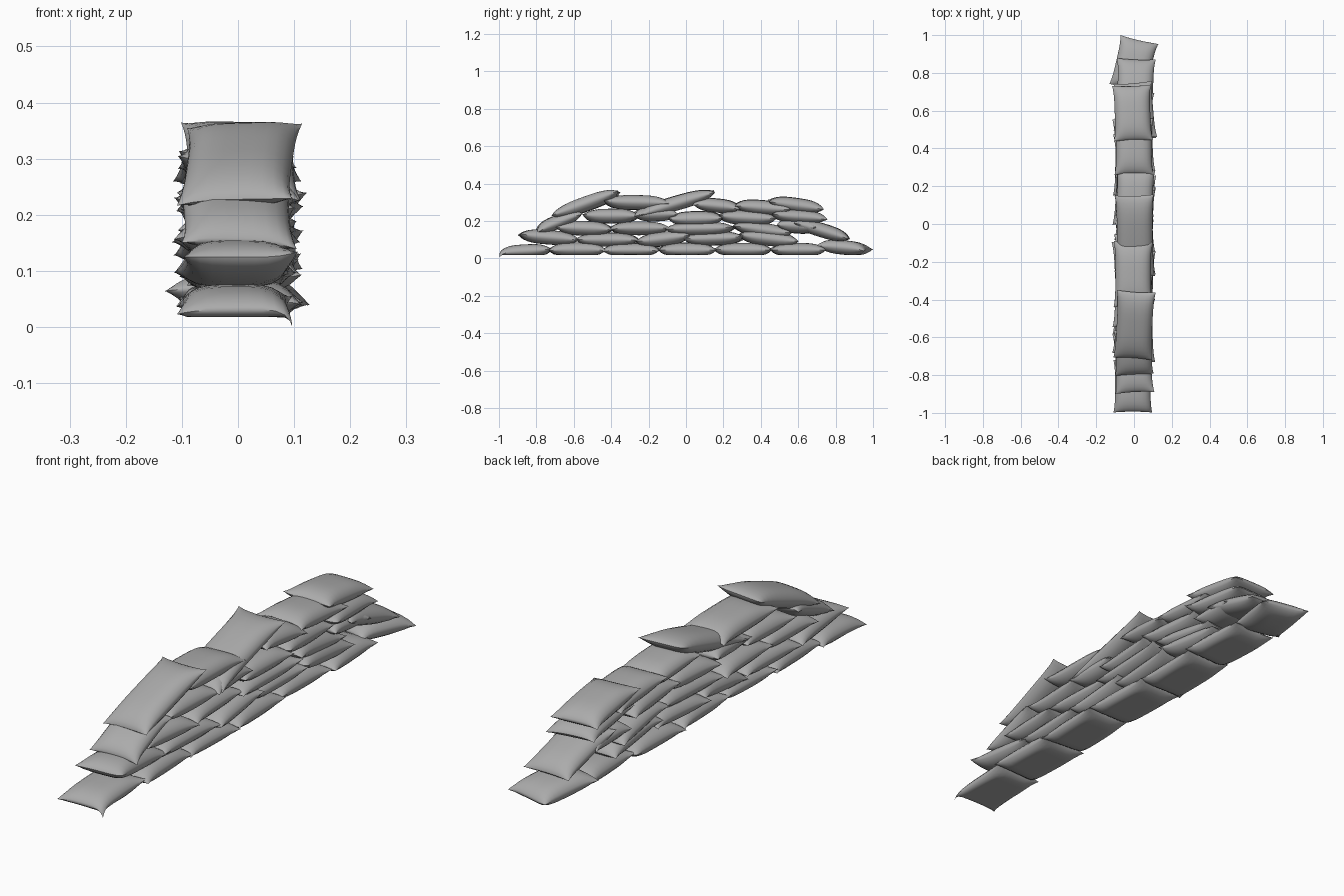
import bpy, bmesh, math, random
from mathutils import Vector, Matrix

if "Cube" in bpy.data.objects:
    bpy.data.objects.remove(bpy.data.objects["Cube"])

random.seed(4)
NU, NV = 12, 16      # grid across and along each bag
HALF_W = 0.099

# Each bag: near end y, z, far end y, z, yaw in degrees
courses = {
    "bottom_bag": [
        (-0.998, 0.03, -0.72, 0.045, 0), (-0.735, 0.045, -0.43, 0.045, 2),
        (-0.445, 0.045, -0.14, 0.045, -2), (-0.15, 0.045, 0.16, 0.045, 2),
        (0.15, 0.045, 0.46, 0.045, -1), (0.45, 0.045, 0.745, 0.045, 3),
        (0.715, 0.07, 0.98, 0.045, -13)],
    "second_bag": [
        (-0.895, 0.125, -0.575, 0.10, 3), (-0.59, 0.10, -0.25, 0.10, -2),
        (-0.27, 0.085, 0.02, 0.12, 2), (-0.01, 0.10, 0.31, 0.11, -3),
        (0.28, 0.125, 0.60, 0.09, 2), (0.58, 0.195, 0.875, 0.105, -2)],
    "third_bag": [
        (-0.80, 0.15, -0.56, 0.245, 2), (-0.69, 0.165, -0.39, 0.155, -4),
        (-0.41, 0.16, -0.09, 0.16, 3), (-0.11, 0.155, 0.26, 0.16, -2),
        (0.25, 0.175, 0.56, 0.13, 3), (0.49, 0.18, 0.70, 0.165, -3)],
    "fourth_bag": [
        (-0.55, 0.225, -0.25, 0.225, -2), (-0.28, 0.235, -0.05, 0.24, 3),
        (-0.09, 0.21, 0.20, 0.215, -3), (0.17, 0.225, 0.48, 0.21, 3),
        (0.45, 0.235, 0.75, 0.215, 5)],
    "top_bag": [
        (-0.715, 0.225, -0.355, 0.355, -3), (-0.44, 0.30, -0.09, 0.295, 0),
        (-0.26, 0.235, 0.155, 0.355, 1), (0.04, 0.295, 0.29, 0.27, -2),
        (0.26, 0.285, 0.56, 0.26, 0), (0.44, 0.305, 0.735, 0.265, 2)],
}

cloth = bpy.data.materials.new("grey_cloth")
cloth.diffuse_color = (0.41, 0.41, 0.41, 1)
cloth.use_nodes = True
cloth.node_tree.nodes["Principled BSDF"].inputs["Base Color"].default_value = cloth.diffuse_color


def pillow(name, spec, floor=None, droop=0.0):
    """Stuffed sack: two bulging sheets joined at a thin seam."""
    y0, z0, y1, z1, yaw = spec
    half_l = math.hypot(y1 - y0, z1 - z0) / 2
    half_t = random.uniform(0.036, 0.040)
    mat = (Matrix.Translation((random.uniform(-0.008, 0.008), (y0 + y1) / 2, (z0 + z1) / 2))
           @ Matrix.Rotation(math.radians(yaw), 4, 'Z')
           @ Matrix.Rotation(math.atan2(z1 - z0, y1 - y0), 4, 'X')
           @ Matrix.Rotation(math.radians(random.uniform(-2, 2)), 4, 'Y'))
    flop = [random.uniform(-0.01, 0.01) for _ in range(4)]
    bm = bmesh.new()

    def point(i, j, side):
        u = math.sin(math.pi * (i / NU - 0.5))
        v = math.sin(math.pi * (j / NV - 0.5))
        h = half_t * (1 - abs(u) ** 4) ** 0.65 * (1 - abs(v) ** 3.2) ** 0.65
        # sides pull in so the corners stick out like ears
        x = HALF_W * u * (0.95 + 0.09 * v ** 4)
        y = half_l * v * (0.965 + 0.035 * u * u)
        corner = abs(u * v) ** 4
        ear = flop[(2 if u > 0 else 0) + (1 if v > 0 else 0)]
        p = mat @ Vector((x, y, side * h + corner * ear))
        if floor is not None:
            p.z = max(p.z, floor)
        if u > 0 and v < 0:
            p.z -= droop * corner ** 2
        return p

    sheets = []
    for side in (1, -1):
        grid = {}
        for i in range(NU + 1):
            for j in range(NV + 1):
                rim = i in (0, NU) or j in (0, NV)
                grid[i, j] = sheets[0][i, j] if rim and sheets else bm.verts.new(point(i, j, side))
        sheets.append(grid)
        for i in range(NU):
            for j in range(NV):
                loop = [grid[i, j], grid[i + 1, j], grid[i + 1, j + 1], grid[i, j + 1]]
                bm.faces.new(loop if side > 0 else loop[::-1])
    if droop:   # the hanging ear just touches the ground
        min(bm.verts, key=lambda vert: vert.co.z).co.z = 0.0
    me = bpy.data.meshes.new(name)
    bm.to_mesh(me)
    bm.free()
    me.materials.append(cloth)
    ob = bpy.data.objects.new(name, me)
    bpy.context.collection.objects.link(ob)
    return ob


# Stack the courses; the bottom one is pressed flat and one ear hangs down
bags = []
for course, specs in courses.items():
    for n, spec in enumerate(specs):
        low = course == "bottom_bag"
        bags.append(pillow(f"{course}_{n + 1}", spec, 0.018 if low else None,
                           0.025 if low and n == 0 else 0.0))

for ob in bags:
    ob.select_set(True)
bpy.context.view_layer.objects.active = bags[0]
bpy.ops.object.shade_smooth_by_angle(angle=math.radians(50))
